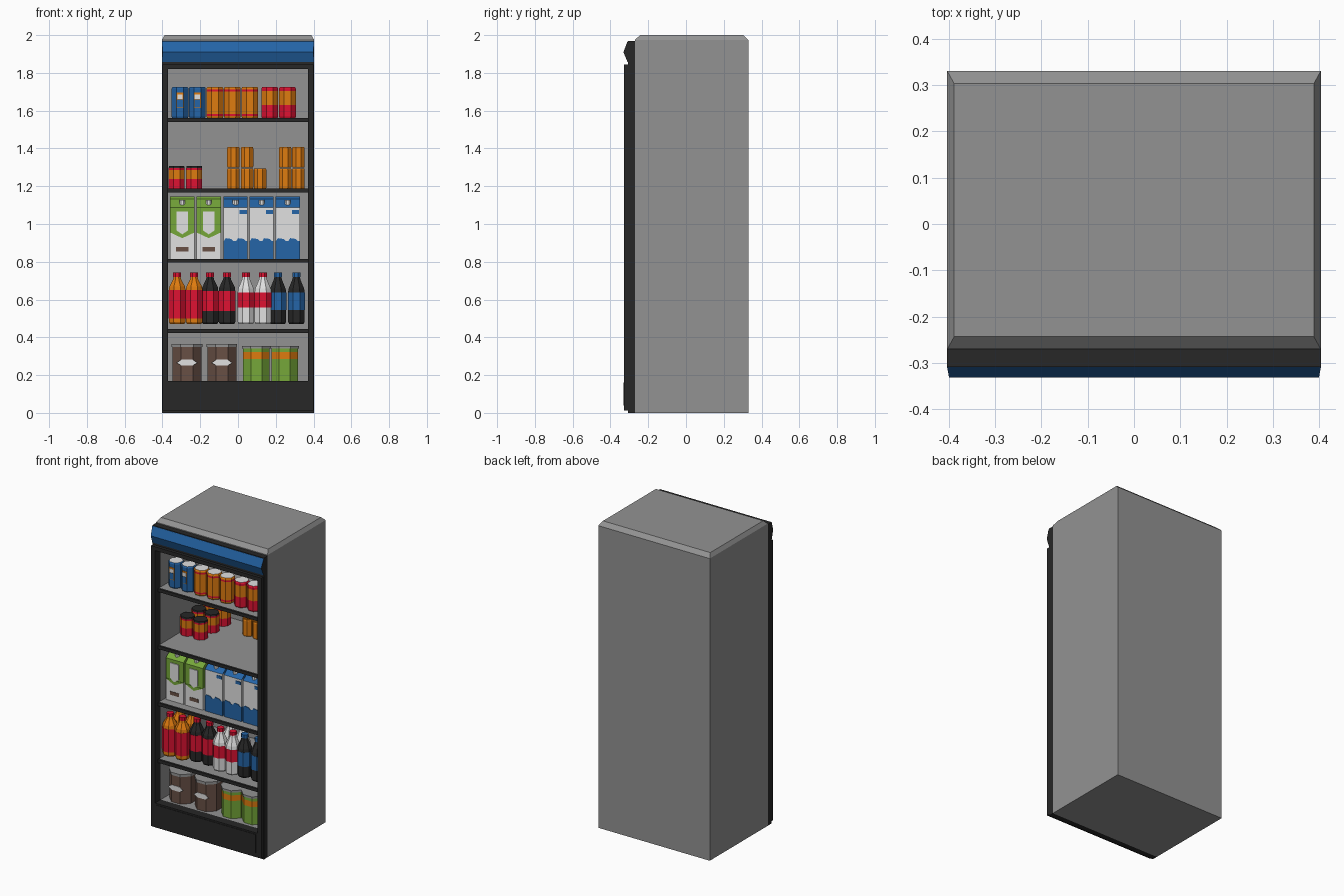
import bpy, bmesh, math
from mathutils import Vector

cube = bpy.data.objects.get("Cube")
if cube:
    bpy.data.objects.remove(cube, do_unlink=True)

# Palette
PALETTE = {
    "grey": (0.29, 0.29, 0.29), "black": (0.02, 0.02, 0.02),
    "white": (0.75, 0.75, 0.75), "blue": (0.018, 0.13, 0.39),
    "red": (0.74, 0.006, 0.032), "orange": (0.74, 0.2, 0.005),
    "green": (0.18, 0.39, 0.042), "brown": (0.14, 0.08, 0.06),
}
NAMES = list(PALETTE)
MATS = []
for label, rgb in PALETTE.items():
    m = bpy.data.materials.new(label)
    m.use_nodes = True
    m.diffuse_color = (*rgb, 1)
    m.node_tree.nodes["Principled BSDF"].inputs["Base Color"].default_value = (*rgb, 1)
    MATS.append(m)


def finish(name, bm):
    bmesh.ops.recalc_face_normals(bm, faces=bm.faces)
    mesh = bpy.data.meshes.new(name)
    bm.to_mesh(mesh)
    bm.free()
    for m in MATS:
        mesh.materials.append(m)
    return mesh


def place(name, mesh, *loc):
    ob = bpy.data.objects.new(name, mesh)
    ob.location = loc
    bpy.context.collection.objects.link(ob)
    return ob


def loft(bm, rings, sides=8, at=(0, 0, 0)):
    """Stack rings of (half width, half depth, height, colour of the band above)."""
    a0 = math.pi / sides
    k = 1 / math.cos(a0)
    loops = []
    for hx, hy, z, _ in rings:
        loops.append([bm.verts.new(Vector(at) + Vector((
            hx * k * math.cos(a0 + math.tau * i / sides),
            hy * k * math.sin(a0 + math.tau * i / sides), z))) for i in range(sides)])
    for lo, hi, ring in zip(loops, loops[1:], rings):
        for i in range(sides):
            j = (i + 1) % sides
            bm.faces.new((lo[i], lo[j], hi[j], hi[i])).material_index = NAMES.index(ring[3])
    bm.faces.new(loops[0]).material_index = NAMES.index(rings[0][3])
    bm.faces.new(loops[-1]).material_index = NAMES.index(rings[-1][3])


def plate(bm, pts, y, colour, thick=0.003):
    """Thin painted plate in the xz plane, facing the front."""
    face = bm.faces.new([bm.verts.new((x, y, z)) for x, z in pts])
    ext = bmesh.ops.extrude_face_region(bm, geom=[face])["geom"]
    verts = [v for v in ext if isinstance(v, bmesh.types.BMVert)]
    bmesh.ops.translate(bm, verts=verts, vec=(0, -thick, 0))
    for f in {f for v in verts for f in v.link_faces} | {face}:
        f.material_index = NAMES.index(colour)


def rect(x0, x1, z0, z1):
    return [(x0, z0), (x1, z0), (x1, z1), (x0, z1)]


def box(name, x0, x1, y0, y1, z0, z1, colour):
    bm = bmesh.new()
    hx, hy = (x1 - x0) / 2, (y1 - y0) / 2
    loft(bm, [(hx, hy, z0, colour), (hx, hy, z1, colour)], 4, ((x0 + x1) / 2, (y0 + y1) / 2, 0))
    place(name, finish(name, bm), 0, 0, 0)


def round_item(name, profile):
    bm = bmesh.new()
    loft(bm, [(r, r, z, c) for r, z, c in profile])
    return bm


W, IN = 0.403, 0.37
FLOOR, CEIL = 0.17, 1.82

# Cabinet: chamfered top, front opened into a recess
bm = bmesh.new()
loft(bm, [(W, 0.3, 0, "grey"), (W, 0.3, 1.975, "grey"), (W - 0.015, 0.273, 2, "grey")], 4, (0, 0.03, 0))
bm.normal_update()
front = min(bm.faces, key=lambda f: f.calc_center_median().y + abs(f.normal.z))
bmesh.ops.inset_region(bm, faces=[front], thickness=0.03)
for v in front.verts:
    v.co.x = math.copysign(IN, v.co.x)
    v.co.z = FLOOR if v.co.z < 1 else CEIL
hole = bmesh.ops.extrude_face_region(bm, geom=[front])["geom"]
bmesh.ops.translate(bm, verts=[v for v in hole if isinstance(v, bmesh.types.BMVert)], vec=(0, 0.54, 0))
if front.is_valid:
    bmesh.ops.delete(bm, geom=[front], context="FACES_ONLY")
place("cabinet", finish("cabinet", bm), 0, 0, 0)

# Frame and door, each a ring of four bars
for part, y0, y1, z0, z1, w in (("frame", -0.308, -0.27, 0, 1.97, W),
                                ("door", -0.328, -0.308, 0.012, 1.845, W - 0.004)):
    for side, s in (("left", 1), ("right", -1)):
        box(f"{part}_{side}", *sorted((s * IN, s * w)), y0, y1, z0, z1, "black")
    box(part + "_bottom", -IN, IN, y0, y1, z0, FLOOR, "black")
    box(part + "_top", -IN, IN, y0, y1, CEIL, z1, "black")
box("kick_panel", -0.36, 0.36, -0.331, -0.328, 0.04, 0.16, "black")

# Header sign with a pointed section
bm = bmesh.new()
section = [(-0.3, 1.858), (-0.31, 1.858), (-0.331, 1.91), (-0.31, 1.966), (-0.3, 1.966)]
ends = [[bm.verts.new((x * (0.99 if y < -0.32 else 1), y, z)) for y, z in section] for x in (-W, W)]
for end in ends:
    bm.faces.new(end).material_index = NAMES.index("black")
for i in range(len(section)):
    j = (i + 1) % len(section)
    bm.faces.new((ends[0][i], ends[0][j], ends[1][j], ends[1][i])).material_index = NAMES.index("blue")
place("header_sign", finish("header_sign", bm), 0, 0, 0)

# Shelves
for n, top in enumerate((0.443, 0.815, 1.187, 1.56), 1):
    box(f"shelf_{n}", -IN, IN, -0.285, 0.27, top - 0.018, top, "grey")
    box(f"shelf_edge_{n}", -IN, IN, -0.3, -0.285, top - 0.02, top + 0.001, "black")


def stock(name, mesh, xs, ys, zs):
    n = 0
    for z in zs:
        for y in ys:
            for x in xs:
                n += 1
                place(f"{name}_{n}", mesh, x, y, z)


# Tubs on the cabinet floor
r = 0.077
bm = round_item("brown_tub", [(r, 0, "brown"), (r, 0.178, "grey"), (r + 0.004, 0.178, "grey"),
                              (r + 0.004, 0.195, "grey")])
plate(bm, [(-0.055, 0.095), (-0.03, 0.08), (0.03, 0.08), (0.055, 0.095), (0.03, 0.112), (-0.03, 0.112)],
      -r, "white")
stock("brown_tub", finish("brown_tub", bm), (-0.27, -0.085), (-0.18,), (FLOOR,))
r = 0.07
bm = round_item("green_tub", [(r, 0, "green"), (r, 0.115, "orange"), (r, 0.152, "green"),
                              (r, 0.172, "grey"), (r + 0.005, 0.172, "grey"), (r + 0.005, 0.185, "grey")])
stock("green_tub", finish("green_tub", bm), (0.097, 0.247), (-0.18,), (FLOOR,))


# Bottles
def bottle(name, body, label, cap, low, high, xs, ys):
    r = 0.044
    bm = round_item(name, [
        (r * 0.85, 0, body), (r, 0.012, body), (r, low, body), (r + 0.001, low, label),
        (r + 0.001, high, body), (r, high, body), (r * 0.93, high + 0.02, body),
        (0.022, 0.235, body), (0.018, 0.25, cap), (0.021, 0.25, cap), (0.021, 0.272, cap)])
    stock(name, finish(name, bm), xs, ys, (0.47,))


bottle("orange_bottle", "orange", "red", "red", 0.03, 0.18, (-0.322, -0.232), (-0.24, -0.14))
bottle("dark_bottle", "black", "red", "red", 0.07, 0.175, (-0.148, -0.058), (-0.21,))
bottle("clear_bottle", "white", "red", "red", 0.088, 0.168, (0.042, 0.132), (-0.24, -0.14))
bottle("blue_label_bottle", "black", "blue", "blue", 0.075, 0.168, (0.211, 0.309), (-0.23,))


# Cartons with a gabled top, fin and screw cap
def carton(hx, split, low, mid, roof):
    hy = 0.068
    bm = bmesh.new()
    loft(bm, [(hx, hy, 0, low), (hx, hy, split, mid), (hx, hy, 0.272, roof),
              (hx, 0.006, 0.318, roof), (hx, 0.006, 0.33, roof)], 4)
    loft(bm, [(0.015, 0.015, 0.28, "white"), (0.015, 0.015, 0.312, "white")], 8, (0, -0.036, 0))
    return bm, -hy


bm, y = carton(0.064, 0.14, "white", "green", "green")
plate(bm, [(-0.064, 0.14), (0, 0.11), (0.064, 0.14)], y, "green")
plate(bm, [(-0.03, 0.15), (0, 0.13), (0.03, 0.15), (0.03, 0.25), (-0.03, 0.25)], y, "white", 0.005)
plate(bm, rect(-0.032, 0.032, 0.04, 0.062), y, "brown")
stock("green_carton", finish("green_carton", bm), (-0.295, -0.155), (-0.165,), (0.815,))

bm, y = carton(0.064, 0.095, "blue", "white", "blue")
for x in (-0.04, 0.025):
    plate(bm, [(x - 0.022, 0.094), (x + 0.03, 0.094), (x + 0.018, 0.106), (x - 0.012, 0.11)], y, "blue")
plate(bm, rect(0.022, 0.06, 0.238, 0.258), y, "blue")
stock("blue_carton", finish("blue_carton", bm), (-0.013, 0.125, 0.263), (-0.165,), (0.815,))

# Short cans and small stacked jars
r = 0.042
bm = round_item("short_can", [(r, 0, "red"), (r, 0.05, "orange"), (r, 0.1, "red"), (r, 0.11, "black"),
                              (r * 0.95, 0.12, "black")])
stock("short_can", finish("short_can", bm), (-0.325, -0.232), (-0.055, 0.063, 0.18), (1.187,))
r = 0.033
bm = round_item("small_jar", [(r * 0.95, 0, "orange"), (r, 0.006, "orange"), (r, 0.1, "orange"),
                              (r * 0.92, 0.108, "orange")])
jar = finish("small_jar", bm)
stock("stacked_jar", jar, (-0.024, 0.048, 0.25, 0.32), (0.14,), (1.187, 1.299))
stock("single_jar", jar, (0.117,), (0.14,), (1.187,))

# Tall cans on the top shelf
r = 0.044


def tall_can(bands):
    return round_item("can", [(r * 0.92, 0, bands[0][1])] + [(r, z, c) for z, c in bands] +
                      [(r, 0.158, bands[-1][1]), (r * 0.9, 0.166, "white")])


bm = tall_can([(0.008, "blue")])
plate(bm, rect(-0.018, 0.018, 0.055, 0.135), -r, "orange")
plate(bm, rect(-0.015, 0.015, 0.058, 0.1), -r, "blue", 0.005)
plate(bm, rect(-0.014, 0.014, 0.102, 0.126), -r, "white", 0.005)
stock("blue_can", finish("blue_can", bm), (-0.307, -0.215), (-0.2,), (1.56,))
bm = tall_can([(0.008, "orange"), (0.012, "red"), (0.022, "orange"), (0.142, "red"), (0.152, "orange")])
stock("orange_can", finish("orange_can", bm), (-0.122, -0.03, 0.063), (-0.2,), (1.56,))
bm = tall_can([(0.008, "red"), (0.07, "orange"), (0.145, "red")])
stock("red_can", finish("red_can", bm), (0.168, 0.262), (-0.2,), (1.56,))
